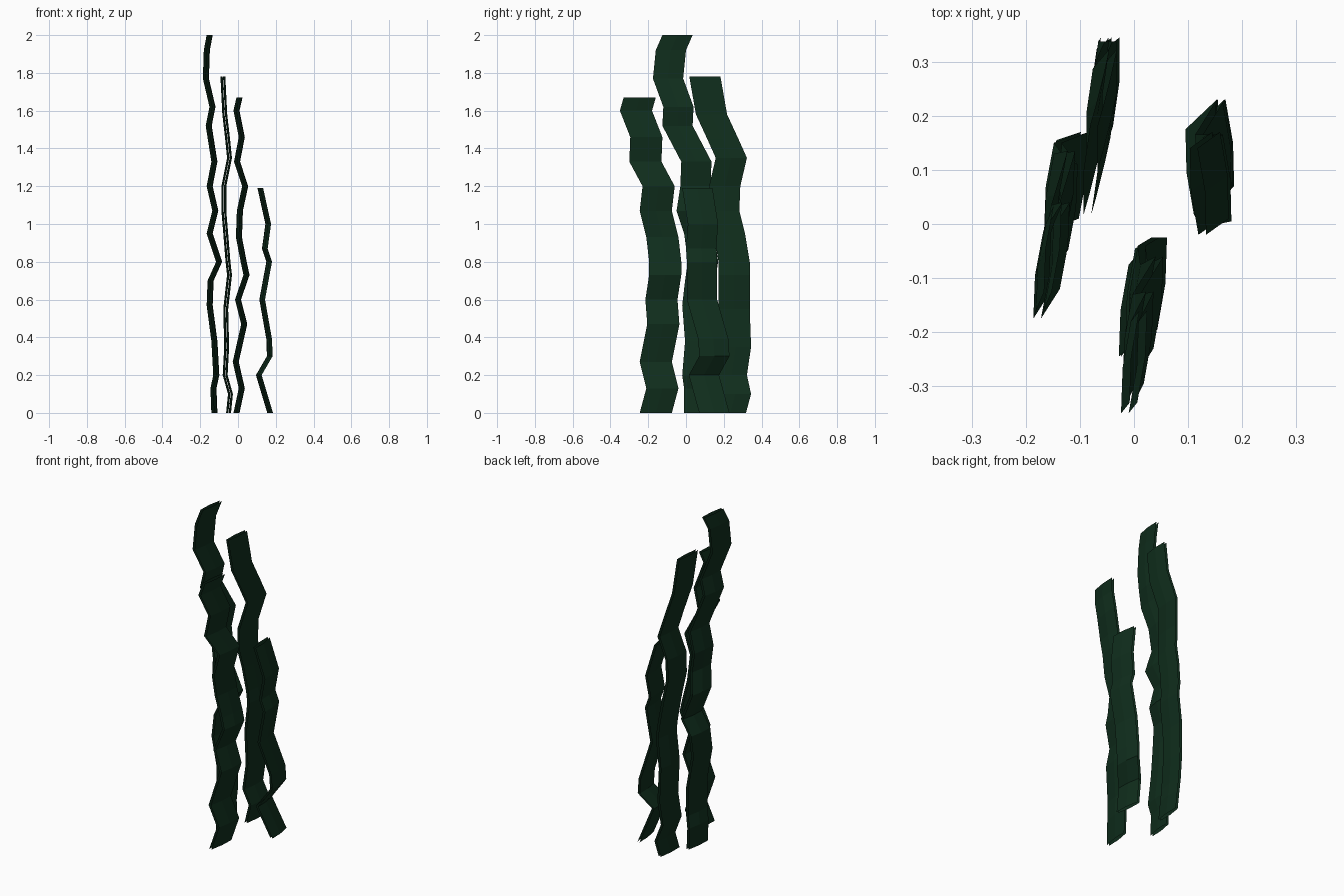
import bpy, bmesh

mat = bpy.data.materials.new("dark_green")
mat.diffuse_color = (0.005, 0.027, 0.012, 1)


def frond(name, width, tilt, path):
    """Two close, slightly bowed sheets following a wavy path of (z, y, x)."""
    bm = bmesh.new()
    for side in (-1, 1):
        rows = []
        for z, y, x in path:
            rows.append([bm.verts.new((x + t * tilt + side * gap, y + t * width / 2, z))
                         for t, gap in ((-1, 0.007), (0, 0.013), (1, 0.007))])
        for a, b in zip(rows, rows[1:]):
            for i in range(2):
                quad = (a[i], a[i + 1], b[i + 1], b[i])
                bm.faces.new(quad if side > 0 else quad[::-1])
    me = bpy.data.meshes.new(name)
    bm.to_mesh(me)
    bm.free()
    me.materials.append(mat)
    ob = bpy.data.objects.new(name, me)
    bpy.context.collection.objects.link(ob)


# tallest frond, left
frond("tall_frond", 0.16, 0.009, [
    (0, .07, -.125), (.13, .07, -.13), (.2, .06, -.115), (.38, .075, -.125),
    (.57, .06, -.15), (.7, .075, -.145), (.8, .09, -.1), (.95, .07, -.15),
    (1.07, .03, -.12), (1.2, .05, -.15), (1.33, .055, -.125), (1.52, -.045, -.155),
    (1.62, -.04, -.135), (1.77, -.095, -.17), (1.92, -.08, -.165), (2, -.045, -.15)])

# back frond
frond("back_frond", 0.165, 0.006, [
    (0, .235, -.05), (.1, .262, -.04), (.2, .24, -.068), (.35, .262, -.06),
    (.55, .255, -.065), (.73, .255, -.045), (.8, .255, -.053), (.95, .23, -.065),
    (1.07, .2, -.075), (1.2, .205, -.075), (1.35, .24, -.045), (1.45, .195, -.055),
    (1.58, .135, -.07), (1.78, .1, -.08)])

# front frond
frond("front_frond", 0.17, 0.009, [
    (0, -.16, -.008), (.13, -.125, .02), (.27, -.16, -.012), (.47, -.12, .033),
    (.6, -.13, 0), (.73, -.11, .045), (.8, -.11, .03), (.93, -.125, .005),
    (1.07, -.16, .01), (1.2, -.145, .038), (1.33, -.215, -.005), (1.46, -.21, .02),
    (1.6, -.265, -.008), (1.67, -.245, .008)])

# short frond, right
frond("short_frond", 0.16, -0.008, [
    (0, .15, .17), (.2, .095, .11), (.3, .15, .168), (.39, .145, .165),
    (.6, .085, .128), (.8, .085, .165), (.87, .08, .142), (1, .09, .16),
    (1.19, .06, .118)])
